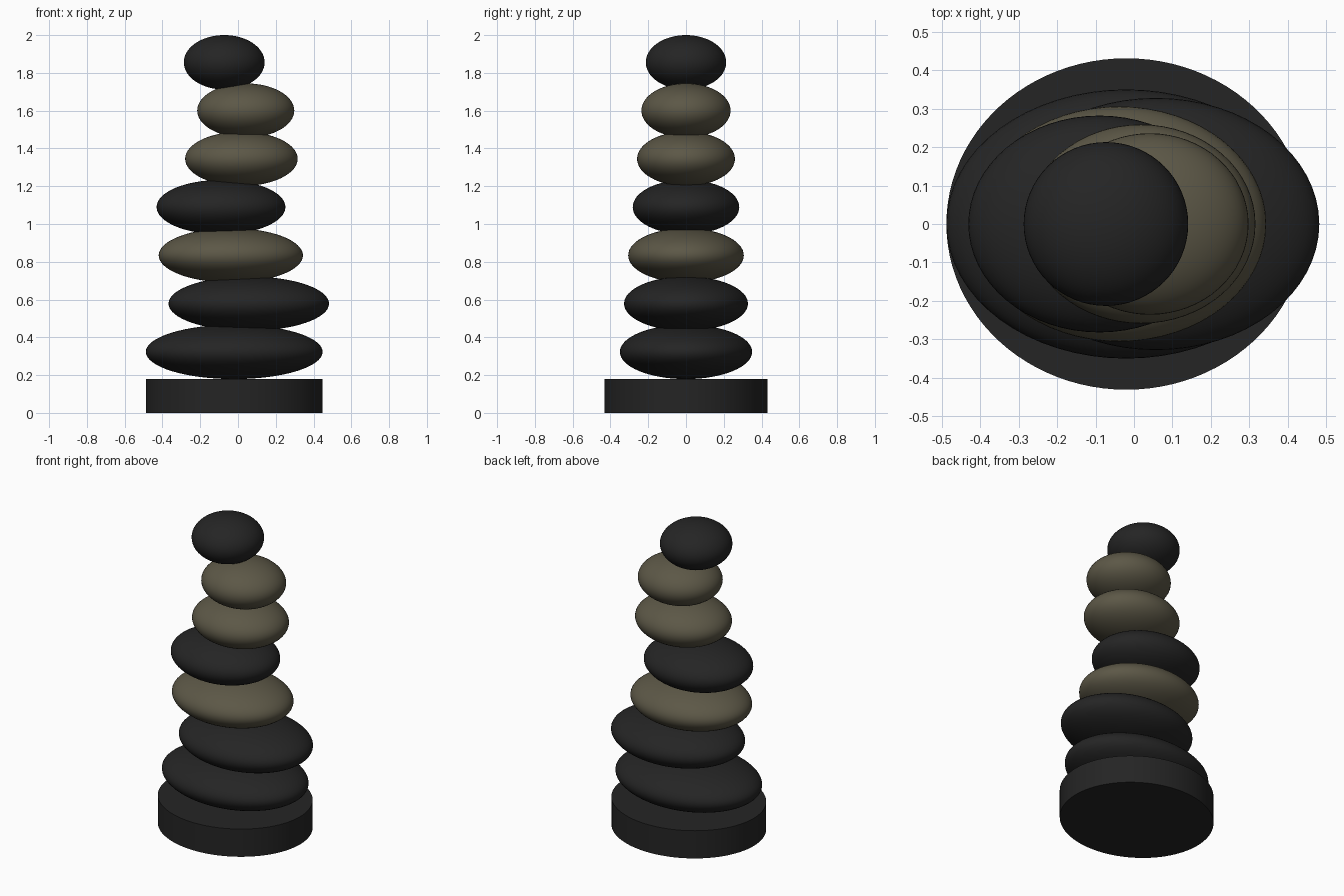
import bpy

if "Cube" in bpy.data.objects:
    bpy.data.objects.remove(bpy.data.objects["Cube"], do_unlink=True)


def make_material(name, rgb):
    mat = bpy.data.materials.new(name)
    mat.use_nodes = True
    mat.diffuse_color = (*rgb, 1)
    mat.node_tree.nodes["Principled BSDF"].inputs["Base Color"].default_value = (*rgb, 1)
    return mat


charcoal = make_material("charcoal stone", (0.018, 0.018, 0.018))
olive = make_material("olive grey stone", (0.107, 0.096, 0.062))


def finish(name, scale, mat, angle):
    obj = bpy.context.object
    obj.name = name
    obj.scale = scale
    bpy.ops.object.transform_apply(location=False, rotation=False, scale=True)
    obj.data.materials.append(mat)
    bpy.ops.object.shade_smooth_by_angle(angle=angle)


# Oval plinth
bpy.ops.mesh.primitive_cylinder_add(vertices=96, radius=1, depth=1, location=(-0.02, 0, 0.09))
finish("base_plinth", (0.468, 0.431, 0.18), charcoal, 0.6)

# Stacked pebbles, bottom to top: x offset, half width, half depth, colour
pebbles = [
    (-0.02, 0.468, 0.350, charcoal),
    (0.057, 0.425, 0.328, charcoal),
    (-0.038, 0.382, 0.306, olive),
    (-0.09, 0.341, 0.282, charcoal),
    (0.018, 0.298, 0.259, olive),
    (0.041, 0.257, 0.236, olive),
    (-0.073, 0.214, 0.213, charcoal),
]
spacing, half_height = 0.2555, 0.144
for i, (x, width, depth, mat) in enumerate(pebbles):
    z = 2 - half_height - spacing * (len(pebbles) - 1 - i)
    bpy.ops.mesh.primitive_uv_sphere_add(segments=64, ring_count=32, radius=1, location=(x, 0, z))
    finish(f"pebble_{i + 1}", (width, depth, half_height), mat, 1.0)
